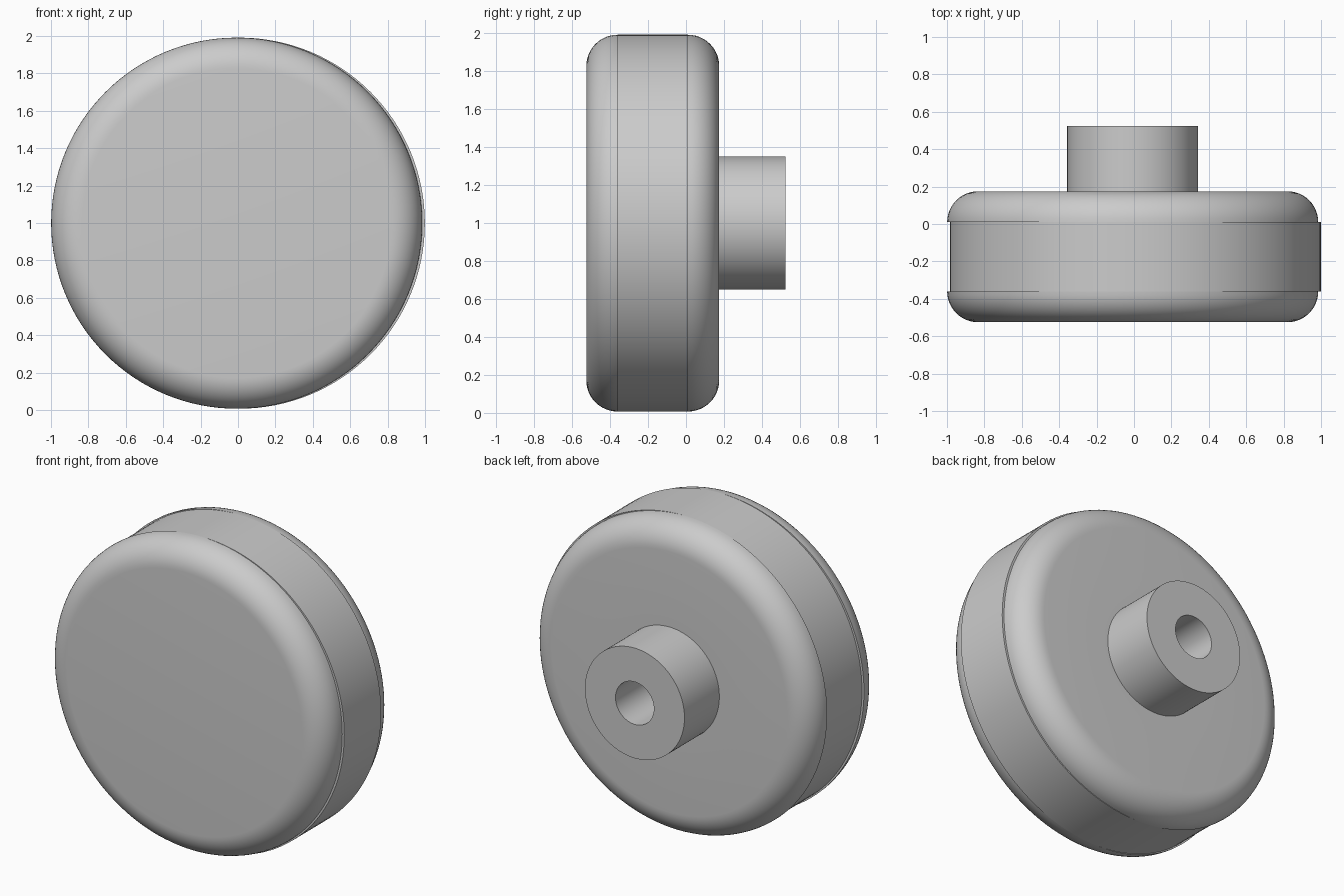
import bpy, bmesh, math
from mathutils import Matrix, Vector

cube = bpy.data.objects.get("Cube")
if cube:
    bpy.data.objects.remove(cube, do_unlink=True)

RADIUS = 0.992      # rounded plates and band
FILLET = 0.165      # rounding of the plate rims
SHIFT = 0.007       # the band sits slightly off the plates' axis
HEIGHT = 0.999      # axis height
FRONT, BACK, HUB_END = -0.525, 0.175, 0.525
SEGMENTS = 128

grey = bpy.data.materials.new("plain grey")
grey.use_nodes = True
colour = (0.6, 0.6, 0.6, 1)
grey.diffuse_color = colour
grey.node_tree.nodes["Principled BSDF"].inputs["Base Color"].default_value = colour


def lathe(name, profile, x):
    """Spin (radius, y) points around the y axis."""
    bm = bmesh.new()
    verts = [bm.verts.new((r, y, 0)) for r, y in profile]
    edges = [bm.edges.new(pair) for pair in zip(verts, verts[1:])]
    bmesh.ops.spin(bm, geom=verts + edges, cent=(0, 0, 0), axis=(0, 1, 0),
                   angle=math.tau, steps=SEGMENTS, use_duplicate=False)
    bmesh.ops.remove_doubles(bm, verts=bm.verts, dist=1e-5)
    bmesh.ops.recalc_face_normals(bm, faces=bm.faces)
    mesh = bpy.data.meshes.new(name)
    bm.to_mesh(mesh)
    bm.free()
    mesh.materials.append(grey)
    obj = bpy.data.objects.new(name, mesh)
    obj.location = (x, 0, HEIGHT)
    bpy.context.collection.objects.link(obj)
    bpy.ops.object.select_all(action="DESELECT")
    obj.select_set(True)
    bpy.context.view_layer.objects.active = obj
    bpy.ops.object.shade_smooth_by_angle(angle=math.radians(30))
    return obj


def rim(face_y, direction, steps=12):
    """Quarter round from the flat face out to the full radius."""
    points = []
    for i in range(steps + 1):
        a = math.pi / 2 * i / steps
        points.append((RADIUS - FILLET + FILLET * math.sin(a),
                       face_y + direction * FILLET * (1 - math.cos(a))))
    return points


# Front plate with rounded rim
seam_front = FRONT + FILLET
lathe("front_plate", [(0, FRONT)] + rim(FRONT, 1) + [(0, seam_front)], -SHIFT)

# Straight band between the plates
seam_back = BACK - FILLET
lathe("middle_band", [(0, seam_front), (RADIUS, seam_front),
                      (RADIUS, seam_back), (0, seam_back)], SHIFT)

# Back plate with rounded rim, hub and blind bore
HUB_RADIUS, BORE = 0.35, 0.135
lathe("back_plate_with_hub",
      [(0, seam_back)] + rim(BACK, -1)[::-1] +
      [(HUB_RADIUS, BACK), (HUB_RADIUS, HUB_END), (BORE, HUB_END),
       (BORE, BACK), (0, BACK)], -SHIFT)
